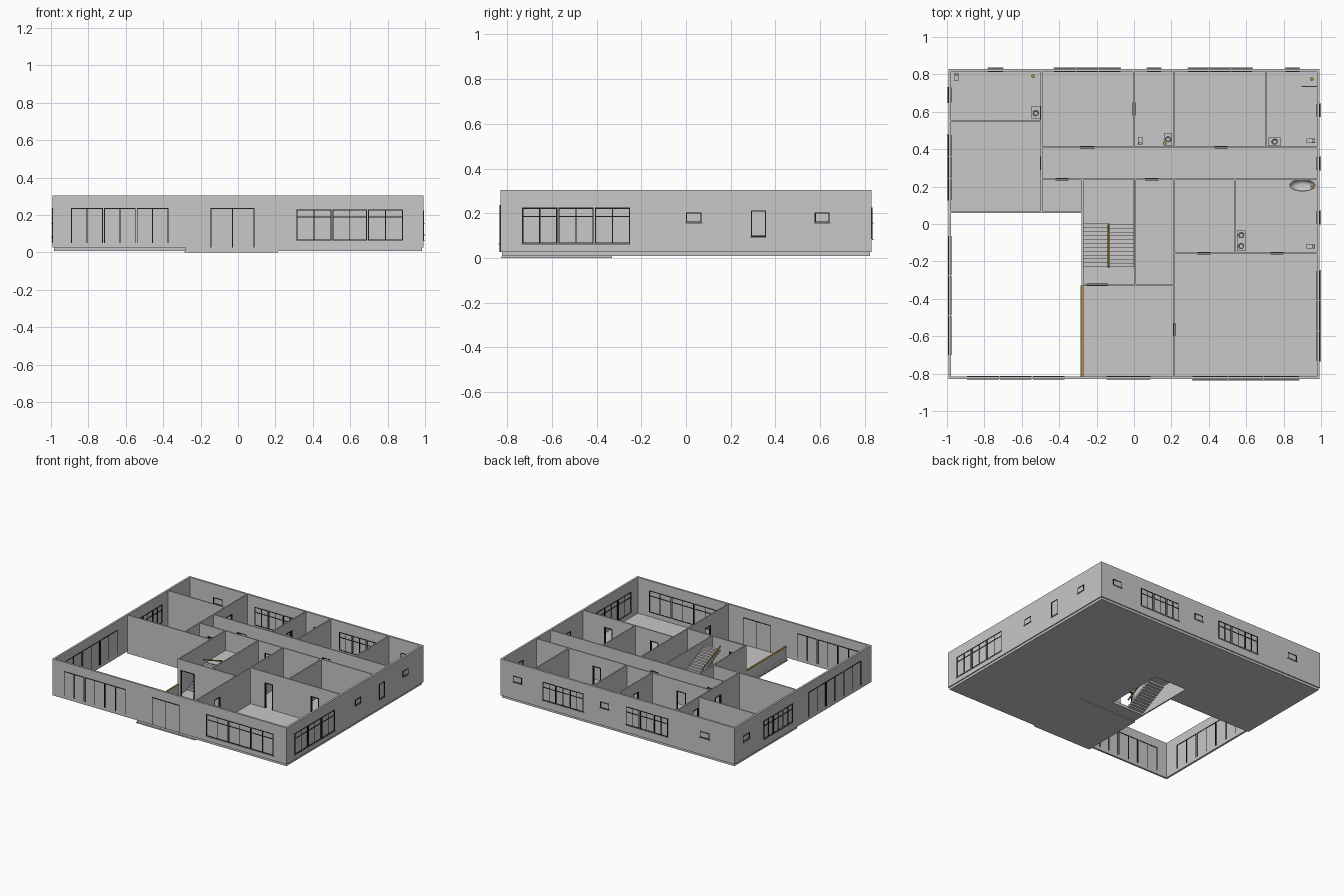
import bpy, bmesh, math
from mathutils import Matrix, Vector

if "Cube" in bpy.data.objects:
    bpy.data.objects.remove(bpy.data.objects["Cube"])

def mat(name, c):
    m = bpy.data.materials.new(name)
    m.diffuse_color = (*c, 1)
    m.use_nodes = True
    m.node_tree.nodes["Principled BSDF"].inputs["Base Color"].default_value = m.diffuse_color
    return m

GREY = mat("plaster_grey", (0.58, 0.58, 0.58))
BLACK = mat("frame_black", (0.01, 0.01, 0.01))
GOLD = mat("rail_gold", (0.50, 0.30, 0.06))
FLOOR, TOP = 0.03, 0.305

def finish(name, bm, m):
    bmesh.ops.recalc_face_normals(bm, faces=bm.faces)
    me = bpy.data.meshes.new(name)
    bm.to_mesh(me)
    bm.free()
    me.materials.append(m)
    ob = bpy.data.objects.new(name, me)
    bpy.context.collection.objects.link(ob)
    return ob

def boxes(name, lst, m):
    """lst: (x0, x1, y0, y1, z0, z1)"""
    bm = bmesh.new()
    for x0, x1, y0, y1, z0, z1 in lst:
        M = Matrix.Translation(((x0+x1)/2, (y0+y1)/2, (z0+z1)/2)) @ Matrix.Diagonal((x1-x0, y1-y0, z1-z0, 1))
        bmesh.ops.create_cube(bm, size=1, matrix=M)
    return finish(name, bm, m)

def along(axis, c, t, a, b, z0, z1):
    """box running along an axis, centred on c across it"""
    if axis == 'x':
        return (a, b, c-t/2, c+t/2, z0, z1)
    return (c-t/2, c+t/2, a, b, z0, z1)

def frame(name, axis, c, t, a, b, z0, z1, mids=(), transom=None, bottom=True):
    w, d = 0.005, t + 0.005
    lst = [along(axis, c, d, p-w/2, p+w/2, z0, z1) for p in (a+w/2, b-w/2, *mids)]
    lst.append(along(axis, c, d, a, b, z1-w, z1))
    if bottom:
        lst.append(along(axis, c, d, a, b, z0, z0+w))
    if transom:
        lst.append(along(axis, c, d, a, b, transom-w/2, transom+w/2))
    boxes(name, lst, BLACK)

def wall(name, axis, c, a, b, t=0.009, doors=(), z1=TOP):
    lst, p = [], a
    for d0, d1, h in doors:
        lst.append(along(axis, c, t, p, d0, FLOOR, z1))
        lst.append(along(axis, c, t, d0, d1, h, z1))
        frame(name + "_door_frame", axis, c, t, d0, d1, FLOOR, h, bottom=False)
        p = d1
    lst.append(along(axis, c, t, p, b, FLOOR, z1))
    boxes(name, lst, GREY)

# Floor slab with the open court and stairwell left out
xs, ys = (-.985, -.28, -.27, 0, .985), (-.822, -.23, .063, .236, .822)
bm = bmesh.new()
for i in range(4):
    for j in range(4):
        court = i == 0 and j < 2
        well = i == 2 and j in (1, 2)
        if not (court or well):
            bm.faces.new([bm.verts.new((x, y, FLOOR)) for x, y in (
                (xs[i], ys[j]), (xs[i+1], ys[j]), (xs[i+1], ys[j+1]), (xs[i], ys[j+1]))])
bmesh.ops.remove_doubles(bm, verts=bm.verts, dist=1e-5)
floor = finish("floor_slab", bm, GREY)
s = floor.modifiers.new("thick", 'SOLIDIFY')
s.thickness, s.offset = 0.022, -1
boxes("entry_slab", [(-.285, .215, -.825, -.33, 0, .009)], GREY)

# Outer walls
OT, OX, OY = 0.015, 0.9855, 0.8225
bm = bmesh.new()
loops = []
for hx, hy in ((.993, .83), (.978, .815)):
    for z in (0.026, TOP):
        loops.append([bm.verts.new((sx*hx, sy*hy, z)) for sx, sy in ((-1, -1), (1, -1), (1, 1), (-1, 1))])
for p, q in ((0, 1), (1, 3), (3, 2), (2, 0)):
    for k in range(4):
        n = (k+1) % 4
        bm.faces.new((loops[p][k], loops[p][n], loops[q][n], loops[q][k]))
finish("outer_walls", bm, GREY)

# Windows: groups of panes with a mid post and a transom, each with a sill
def window(side, a, b, z0, z1, triple=False):
    axis = 'x' if side in ('front', 'back') else 'y'
    sgn = 1 if side in ('back', 'right') else -1
    c = sgn * (OY if axis == 'x' else OX)
    panes = 3 if triple else 1
    w = (b - a) / panes
    for k in range(panes):
        p0, p1 = a + k*w + .003*triple, a + (k+1)*w - .003*triple
        frame(side + "_window", axis, c, OT, p0, p1, z0, z1,
              ((p0+p1)/2,) if triple else (), z1 - .04 if triple else None)
        lip = sgn * (.834 if axis == 'x' else .9965)
        boxes(side + "_sill", [along(axis, lip, .007, p0-.003, p1+.003, z0-.004, z0)], GREY)

window('front', .31, .885, .064, .23, True)
window('right', -.735, -.247, .064, .225, True)
window('left', .125, .48, .085, .225, True)
window('back', -.43, -.07, .085, .225, True)
window('back', .285, .635, .085, .225, True)
for a, b in ((-.78, -.70), (.07, .145), (.81, .885)):
    window('back', a, b, .158, .205)
window('right', 0, .07, .158, .203)
window('right', .29, .357, .095, .212)
window('right', .575, .642, .158, .203)
window('left', .65, .73, .158, .205)

# Tall glazed doors around the court and the front entrance
for k in range(3):
    a = -.893 + k*.176
    frame("court_front_door", 'x', -OY, OT, a, a+.17, .05, .237, (a+.085,), bottom=False)
    a = -.70 + k*.214
    frame("court_left_door", 'y', -OX, OT, a, a+.207, .05, .237, (a+.103,), bottom=False)
frame("entrance_door", 'x', -OY, OT, -.147, .087, .026, .237, (-.03,), bottom=False)

# Inner walls and their doorways
H = 0.225
wall("hall_north_wall", 'x', .41, -.495, .98, doors=((-.29, -.21, H), (.43, .50, H)))
wall("hall_south_wall", 'x', .24, -.495, .98, doors=((-.42, -.35, H), (.06, .13, H)))
wall("west_wall", 'y', -.495, .065, .816, doors=((.29, .36, H), (.56, .63, H)))
wall("west_bath_wall", 'x', .552, -.98, -.495)
wall("court_wall", 'x', .064, -.98, -.275)
wall("stair_west_wall", 'y', -.275, -.325, .24)
wall("stair_east_wall", 'y', .006, -.325, .24)
wall("stair_front_wall", 'x', -.325, -.28, .215, doors=((-.255, -.14, H),))
wall("small_room_west_wall", 'y', 0, .41, .816, doors=((.58, .65, H),))
wall("small_room_east_wall", 'y', .215, .41, .816)
wall("north_bath_wall", 'y', .705, .41, .816)
wall("living_west_wall", 'y', .215, -.816, .24, doors=((-.60, -.53, H),))
wall("living_north_wall", 'x', -.157, .215, .98, doors=((.34, .41, H), (.73, .80, H)))
wall("east_bath_wall", 'y', .54, -.157, .24)
wall("shower_screen", 'x', .735, .895, .98, t=.004, z1=.22)

# Two flights of stairs with a half landing
N, Z0, RISE = 11, FLOOR, .0105
flight1, flight2 = [], []
for k in range(N):
    y = -.23 + .0209*k
    z = Z0 + RISE*(k+1)
    flight1.append((-.27, -.14, y, y+.0209, z-.018, z))
    z = Z0 + RISE*(2*N + 1 - k)
    flight2.append((-.13, .001, y, y+.0209, z-.018, z))
mid = Z0 + RISE*(N+1)
boxes("lower_flight", flight1, GREY)
boxes("upper_flight", flight2, GREY)
boxes("half_landing", [(-.27, .001, 0, .236, mid-.015, mid)], GREY)

def bar(name, p, q, w, m):
    p, q = Vector(p), Vector(q)
    bm = bmesh.new()
    M = (Matrix.Translation((p+q)/2) @ (q-p).to_track_quat('Z', 'Y').to_matrix().to_4x4()
         @ Matrix.Diagonal((w, w, (q-p).length, 1)))
    bmesh.ops.create_cube(bm, size=1, matrix=M)
    finish(name, bm, m)

bar("lower_handrail", (-.139, -.23, FLOOR+.05), (-.139, 0, mid+.045), .008, GOLD)
bar("upper_handrail", (-.131, -.23, .298), (-.131, 0, mid+.045), .008, GOLD)

# Balustrade beside the court
boxes("court_balustrade", [(-.279, -.273, -.815, -.33, FLOOR, .105)], GREY)
boxes("court_handrail", [(-.282, -.27, -.815, -.33, .105, .113)], GOLD)

# Bathroom fittings
def basin(name, x, y, rx, ry, prof, m=GREY, n=24):
    bm = bmesh.new()
    rings = [[bm.verts.new((x+rx*r*math.cos(math.tau*k/n), y+ry*r*math.sin(math.tau*k/n), z))
              for k in range(n)] for r, z in prof]
    for A, B in zip(rings, rings[1:]):
        for k in range(n):
            bm.faces.new((A[k], A[(k+1) % n], B[(k+1) % n], B[k]))
    bm.faces.new(rings[0])
    bm.faces.new(rings[-1])
    ob = finish(name, bm, m)
    for f in ob.data.polygons:
        f.use_smooth = len(f.vertices) == 4

basin("bathtub", .90, .207, .07, .033,
      ((.7, FLOOR), (.92, .05), (1, .088), (.93, .088), (.85, .06), (.6, .045), (.3, .042)))
BOWL = ((.8, .098), (1, .112), (.88, .112), (.65, .102))
for x, y, w, d, bowls in ((-.525, .597, .045, .07, (.592,)), (.182, .453, .045, .065, (.453,)),
                          (.752, .44, .065, .045, (.44,)), (.573, -.09, .045, .11, (-.06, -.118))):
    boxes("vanity", [(x-w/2, x+w/2, y-d/2, y+d/2, FLOOR, .1)], GREY)
    for by in bowls:
        basin("wash_bowl", x, by, .016, .016, BOWL)
for x, y, dx, dy in ((-.95, .785, 0, 1), (.945, .445, 1, 0), (.945, -.12, 1, 0), (.033, .445, 0, -1)):
    hx, hy = (.022, .012) if dx else (.012, .02)
    boxes("toilet_seat", [(x-hx, x+hx, y-hy, y+hy, FLOOR, .068)], GREY)
    cx, cy = x + dx*hx*.7, y + dy*hy*.7
    boxes("toilet_cistern", [(cx-.008, cx+.008, cy-.008, cy+.008, .06, .095)], GREY)
for x, y, z in ((-.54, .79, .18), (.95, .775, .18), (.952, .2, .11), (.165, .43, .12)):
    basin("tap", x, y, .010, .010, ((.4, FLOOR), (.4, z-.006), (1, z-.004), (1, z)), GOLD, 12)
